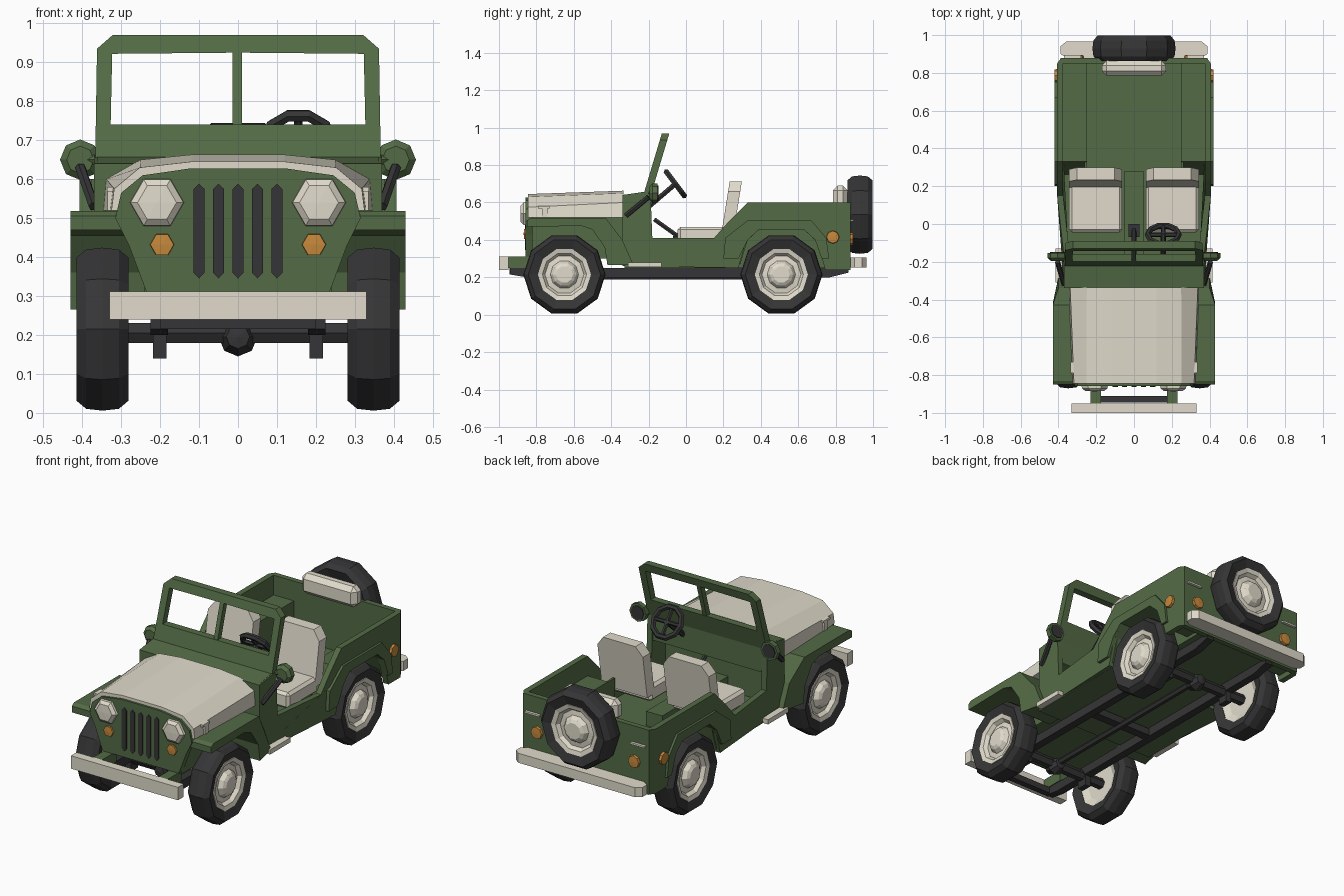
import bpy, bmesh, math
from mathutils import Vector

if "Cube" in bpy.data.objects:
    bpy.data.objects.remove(bpy.data.objects["Cube"])


def material(name, rgb):
    m = bpy.data.materials.new(name)
    m.diffuse_color = (*rgb, 1)
    m.use_nodes = True
    m.node_tree.nodes["Principled BSDF"].inputs["Base Color"].default_value = m.diffuse_color
    return m


GREEN = material("army_green", (0.088, 0.147, 0.06))
CREAM = material("cream", (0.75, 0.71, 0.60))
DARK = material("charcoal", (0.036, 0.036, 0.038))
ORANGE = material("orange", (0.57, 0.25, 0.045))


def build(name, verts, faces, mat, mirror=False):
    bm = bmesh.new()
    vs = [bm.verts.new(v) for v in verts]
    for f in faces:
        bm.faces.new([vs[i] for i in f])
    bmesh.ops.remove_doubles(bm, verts=bm.verts, dist=1e-5)
    bmesh.ops.recalc_face_normals(bm, faces=bm.faces)
    me = bpy.data.meshes.new(name)
    bm.to_mesh(me)
    bm.free()
    me.materials.append(mat)
    ob = bpy.data.objects.new(name, me)
    bpy.context.collection.objects.link(ob)
    if mirror:
        ob.modifiers.new("Mirror", 'MIRROR')
    return ob


def loft(name, a, b, mat, mirror=False):
    """Solid between two outlines with equal point counts."""
    n = len(a)
    faces = [list(range(n)), list(range(n, 2 * n))]
    faces += [[i, (i + 1) % n, (i + 1) % n + n, i + n] for i in range(n)]
    return build(name, list(a) + list(b), faces, mat, mirror)


def prism(name, pts, axis, lo, hi, mat, mirror=False, warp=lambda v: v):
    """Extrude a (y,z) outline along x, or an (x,z) outline along y."""
    put = (lambda p, t: (t, p[0], p[1])) if axis == 'x' else (lambda p, t: (p[0], t, p[1]))
    return loft(name, [warp(put(p, lo)) for p in pts], [warp(put(p, hi)) for p in pts], mat, mirror)


def box(name, x, y, z, mat, mirror=False, bevel=0):
    ob = prism(name, [(y[0], z[0]), (y[1], z[0]), (y[1], z[1]), (y[0], z[1])], 'x', x[0], x[1], mat, mirror)
    if bevel:
        ob.modifiers.new("Bevel", 'BEVEL').width = bevel
        ob.modifiers["Bevel"].segments = 1
    return ob


def lathe(name, prof, centre, direction, n, mat, mirror=False):
    """Spin a (radius, height) profile around a direction."""
    q = Vector(direction).to_track_quat('Z', 'Y')
    c, m = Vector(centre), len(prof)
    verts = [c + q @ Vector((r * math.cos(2 * math.pi * i / n), r * math.sin(2 * math.pi * i / n), h))
             for i in range(n) for r, h in prof]
    bm_faces = []
    for i in range(n):
        k = (i + 1) % n
        for j in range(m - 1):
            quad = [(i, j), (k, j), (k, j + 1), (i, j + 1)]
            if prof[j][0] == 0:
                quad = [(i, j), (k, j + 1), (i, j + 1)]
            elif prof[j + 1][0] == 0:
                quad = [(i, j), (k, j), (i, j + 1)]
            bm_faces.append([a * m + b for a, b in quad])
    return build(name, verts, bm_faces, mat, mirror)


def tube(name, p, q, r, mat, mirror=False, n=6):
    d = Vector(q) - Vector(p)
    return lathe(name, [(0, 0), (r, 0), (r, d.length), (0, d.length)], p, d, n, mat, mirror)


# Wheels: chunky tyre and dished hub
TYRE = [(.138, -.05), (.193, -.067), (.215, -.042), (.22, 0), (.215, .042), (.193, .067), (.138, .05), (.138, -.05)]
HUB = [(0, -.03), (.1, -.03), (.142, -.05), (.142, .056), (.118, .05), (.104, .03), (.076, .034), (.062, .056),
       (.045, .066), (0, .066)]


def wheel(name, centre, direction, mirror):
    lathe(name + "_tyre", TYRE, centre, direction, 10, DARK, mirror)
    lathe(name + "_hub", HUB, centre, direction, 10, CREAM, mirror)


wheel("front_wheel", (.348, -.65, .215), (1, 0, 0), True)
wheel("rear_wheel", (.348, .51, .215), (1, 0, 0), True)
wheel("spare_wheel", (0, .93, .535), (0, 1, 0), False)

# Body sides: narrower at the cowl, tucked in at the rear corners
def taper(v):
    x, y, z = v
    return (x - (.037 if y < -.17 else .022 if y > .86 else 0), y, z)


SIDE = [(-.34, .26), (-.34, .64), (-.19, .66), (-.18, .41), (.15, .41), (.23, .5), (.33, .6), (.85, .6), (.88, .6),
        (.88, .24), (.85, .24), (.745, .24), (.7, .39), (.63, .455), (.39, .455), (.32, .39), (.28, .25)]
prism("body_side", SIDE, 'x', .375, .407, GREEN, True, taper)
FLARE = [(.2, .3), (.21, .41), (.33, .505), (.67, .505), (.75, .41), (.765, .3), (.725, .3), (.69, .4), (.63, .455),
         (.39, .455), (.33, .4), (.28, .3)]
prism("rear_fender", FLARE, 'x', .38, .42, GREEN, True)
WELL = [(.26, .27), (.33, .49), (.86, .49), (.86, .27), (.75, .27), (.69, .4), (.63, .455), (.39, .455), (.33, .4),
        (.29, .27)]
prism("wheel_well", WELL, 'x', .25, .39, GREEN, True)
box("wheel_well_wall", (.25, .262), (.27, .86), (.25, .488), GREEN, True)
box("tailgate", (-.388, .388), (.85, .88), (.24, .6), GREEN)
box("front_floor", (-.38, .38), (-.33, .28), (.25, .28), GREEN)
box("rear_floor", (-.26, .26), (.27, .86), (.25, .28), GREEN)
box("seat_tunnel", (-.05, .05), (-.3, .28), (.28, .36), GREEN)

# Cowl, dashboard and engine bay
COWL = [(-.34, .26), (-.34, .64), (-.19, .662), (-.19, .5), (-.3, .46), (-.3, .26)]
prism("cowl", COWL, 'x', -.362, .362, GREEN)
box("engine_bay", (-.24, .24), (-.84, -.33), (.3, .54), GREEN)

# Hood: lofted from front to rear section
def section(half, y):
    return [(x, y, z) for x, z in half] + [(-x, y, z) for x, z in reversed(half)]


HOOD_F = [(.325, .52), (.318, .575), (.252, .63), (.12, .645)]
HOOD_R = [(.345, .52), (.338, .6), (.25, .65), (.12, .663)]
loft("hood", section(HOOD_F, -.845), section(HOOD_R, -.335), CREAM)
box("hood_latch", (.315, .337), (-.79, -.73), (.568, .58), CREAM, True)
box("latch_post", (.322, .335), (-.77, -.74), (.52, .57), CREAM, True)

# Grille with slots, headlights and marker lights
GRILLE = [(.235, .31), (.28, .43), (.315, .5), (.3, .565), (.245, .61), (.12, .628)]
prism("grille_panel", GRILLE + [(-x, z) for x, z in reversed(GRILLE)], 'y', -.857, -.82, GREEN)
for i in range(-2, 3):
    c = i * .05
    prism("grille_slot", [(c - .014, .36), (c, .345), (c + .014, .36), (c + .014, .575), (c, .588), (c - .014, .575)],
          'y', -.862, -.85, DARK)
lathe("headlight", [(0, 0), (.07, 0), (.068, .02), (.05, .034), (0, .036)], (.208, -.85, .54), (0, -1, 0), 6, CREAM, True)
lathe("front_marker", [(0, 0), (.032, 0), (.03, .016), (0, .018)], (.195, -.85, .432), (0, -1, 0), 6, ORANGE, True)
lathe("rear_marker", [(0, 0), (.036, 0), (.033, .018), (0, .02)], (.3, .875, .405), (0, 1, 0), 8, ORANGE, True)
lathe("side_marker", [(0, 0), (.036, 0), (.033, .018), (0, .02)], (.402, .785, .415), (1, 0, 0), 8, ORANGE, True)
box("rear_handle", (.28, .37), (.88, .895), (.5, .51), CREAM, True)

# Front fenders: flat top, back sloping down behind the wheel
FENDER = [(-.85, .47), (-.85, .505), (-.83, .518), (-.43, .518), (-.34, .4), (-.28, .265), (-.42, .265), (-.435, .36),
          (-.5, .455), (-.56, .475)]
prism("front_fender", FENDER, 'x', .23, .43, GREEN, True,
      lambda v: (v[0] - (.03 if v[1] > -.35 and v[0] > .4 else 0), v[1], v[2]))
box("side_step", (.34, .415), (-.31, -.13), (.254, .28), CREAM, True)

# Windshield, leaning back
def lean(v):
    return (v[0], v[1] + (v[2] - .64) * .3, v[2])


FRAME = [(0, .63), (.367, .63), (.362, .935), (.322, .97), (0, .97), (0, .925), (.323, .922), (.327, .74), (0, .74)]
prism("windshield_frame", FRAME, 'y', -.228, -.188, GREEN, True, lean)
prism("windshield_divider", [(-.014, .73), (.01, .73), (.01, .93), (-.014, .93)], 'y', -.224, -.192, GREEN, False, lean)

# Side mirrors on dark arms
lathe("mirror_shell", [(0, 0), (.035, 0), (.052, .015), (.052, .042), (0, .042)], (.405, -.195, .65), (0, 1, 0), 8, GREEN, True)
lathe("mirror_glass", [(0, 0), (.04, 0), (.04, .006), (0, .006)], (.405, -.154, .65), (0, 1, 0), 8, DARK, True)
tube("mirror_arm", (.405, -.2, .63), (.37, -.32, .53), .014, DARK, True)
tube("mirror_bracket", (.36, -.19, .65), (.4, -.175, .65), .014, GREEN, True)

# Steering wheel, column and gear lever
axis, hub = Vector((0, .8, .6)), Vector((.155, -.057, .70))
ring = [(.083 + .016 * math.cos(t * math.pi / 3), .016 * math.sin(t * math.pi / 3)) for t in range(7)]
lathe("steering_rim", ring, hub, axis, 10, DARK)
up = Vector((0, -.6, .8)) * .085
across = Vector((.085, 0, 0))
tube("steering_spoke", hub - across, hub + across, .011, DARK)
tube("steering_spoke", hub - up, hub + up, .011, DARK)
tube("steering_column", hub + axis * .01, (.155, -.22, .56), .015, DARK)
tube("gear_lever", (0, -.17, .51), (0, -.03, .41), .013, DARK)
box("gear_base", (-.03, .03), (-.07, .0), (.35, .42), DARK)

# Seats
for s in (-1, 1):
    c = .203 * s
    box("seat_base", (c - .14, c + .14), (-.045, .22), (.38, .47), CREAM, bevel=.015)
    BACK = [(c - .14, .42), (c + .14, .42), (c + .14, .66), (c + .1, .713), (c - .1, .713), (c - .14, .66)]
    prism("seat_back", BACK, 'y', .19, .255, CREAM, False, lambda v: (v[0], v[1] + (v[2] - .44) * .16, v[2]))
box("rear_backrest", (-.17, .17), (.785, .865), (.575, .69), CREAM, bevel=.025)

# Bumpers and their mounts
box("front_bumper", (-.33, .33), (-1, -.95), (.24, .312), CREAM)
BUMPER = [(-.34, .87), (.34, .87), (.39, .9), (.39, .94), (.36, .965), (-.36, .965), (-.39, .94), (-.39, .9)]
loft("rear_bumper", [(x, y, .252) for x, y in BUMPER], [(x, y, .305) for x, y in BUMPER], CREAM)
box("bumper_mount", (.175, .23), (-.96, -.82), (.25, .31), GREEN, True)
box("front_crossbar", (-.2, .2), (-.945, -.91), (.215, .25), DARK)
box("spare_mount", (-.08, .08), (.87, .91), (.45, .62), DARK)

# Chassis, axles and drive shaft
RAIL = [(-.94, .215), (-.85, .2), (.77, .2), (.87, .225), (.87, .25), (-.94, .25)]
prism("chassis_rail", RAIL, 'x', .18, .225, DARK, True)
box("front_leaf_hanger", (.184, .218), (-.68, -.62), (.14, .24), DARK, True)
box("rear_leaf_hanger", (.184, .218), (.48, .54), (.14, .24), DARK, True)
for y in (-.65, .51):
    tube("axle", (-.33, y, .205), (.33, y, .205), .03, DARK)
    lathe("differential", [(0, -.05), (.03, -.045), (.05, 0), (.03, .045), (0, .05)], (0, y, .195), (0, 1, 0), 8, DARK)
tube("drive_shaft", (0, -.65, .205), (0, .51, .205), .018, DARK)
box("chassis_crossbar", (-.2, .2), (-.14, -.09), (.205, .245), DARK)
